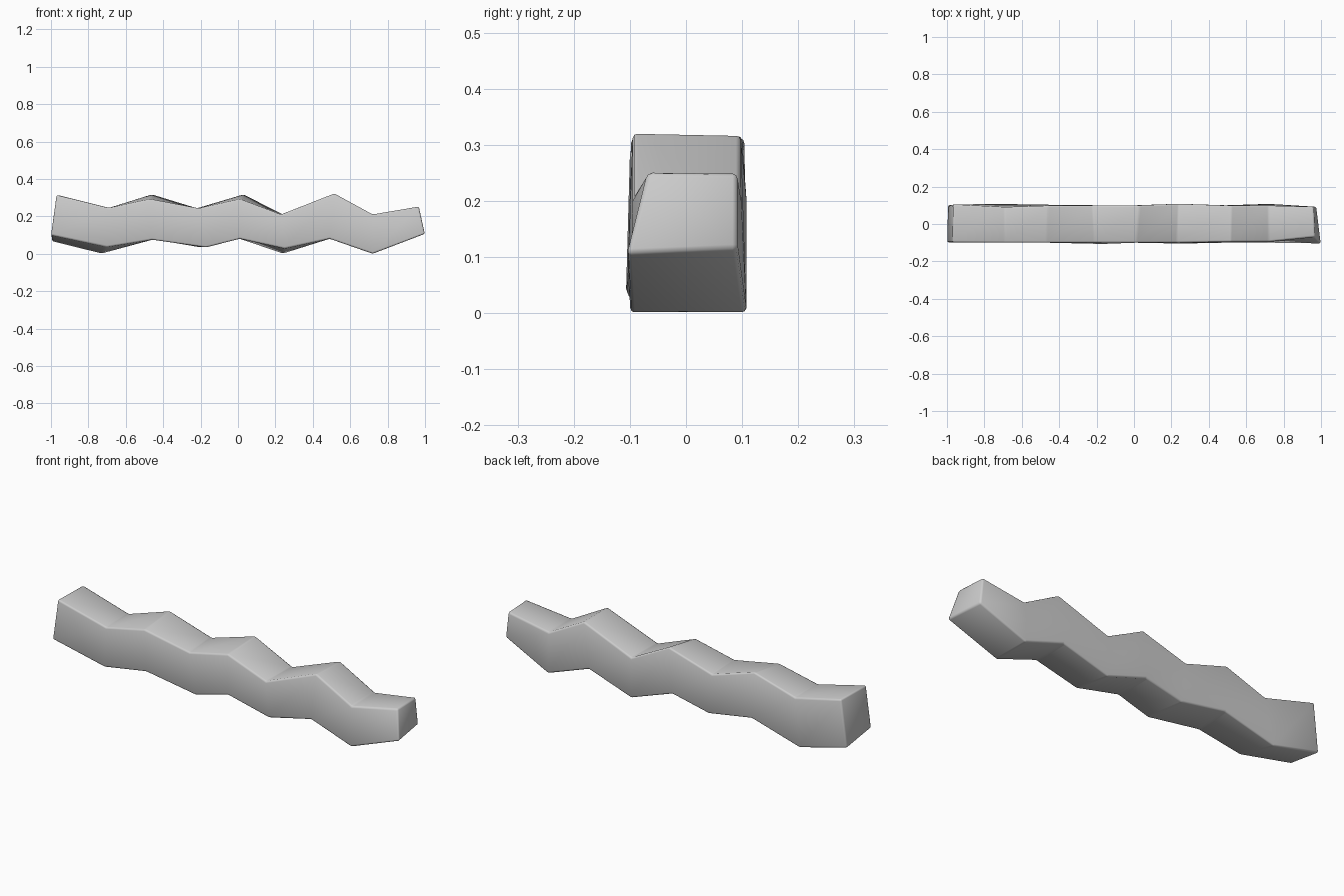
import bpy, bmesh, math

if "Cube" in bpy.data.objects:
    bpy.data.objects.remove(bpy.data.objects["Cube"])

# Edge lines along the zigzag bar, each point is (x, y, z)
front_top = [(-0.97, -.098, .314), (-.69, -.10, .245), (-.47, -.10, .292), (-.21, -.10, .243),
             (.01, -.10, .292), (.23, -.10, .21), (.515, -.095, .322), (.72, -.095, .21), (.967, -.068, .252)]
back_top = [(-.965, .105, .314), (-.69, .09, .245), (-.46, .098, .318), (-.22, .10, .243),
            (.03, .10, .318), (.24, .108, .21), (.52, .098, .318), (.72, .098, .21), (.96, .092, .25)]
back_bottom = [(-.995, .10, .066), (-.73, .108, 0), (-.45, .103, .077), (-.20, .10, .034),
               (.01, .10, .08), (.24, .108, 0), (.49, .10, .08), (.72, .108, 0), (.975, .092, .114)]
front_bottom = [(-1.0, -.098, .10), (-.70, -.10, .036), (-.46, -.10, .075), (-.17, -.107, .034),
                (.01, -.10, .08), (.25, -.105, .028), (.49, -.10, .08), (.72, -.10, 0), (1.0, -.106, .106)]

# Four-sided sections bridged into one closed bar
bm = bmesh.new()
rings = [[bm.verts.new(p) for p in sec]
         for sec in zip(front_top, back_top, back_bottom, front_bottom)]
for a, b in zip(rings, rings[1:]):
    for i in range(4):
        j = (i + 1) % 4
        bm.faces.new((a[i], a[j], b[j], b[i]))
bm.faces.new(rings[0])
bm.faces.new(rings[-1])
bmesh.ops.recalc_face_normals(bm, faces=bm.faces)

mesh = bpy.data.meshes.new("zigzag_bar")
bm.to_mesh(mesh)
bm.free()
bar = bpy.data.objects.new("zigzag_bar", mesh)
bpy.context.collection.objects.link(bar)

# Slightly rounded edges and bends
bevel = bar.modifiers.new("soft_edges", 'BEVEL')
bevel.width = 0.009
bevel.segments = 2
bevel.limit_method = 'ANGLE'
bevel.angle_limit = math.radians(20)

bpy.context.view_layer.objects.active = bar
bar.select_set(True)
bpy.ops.object.shade_smooth()
